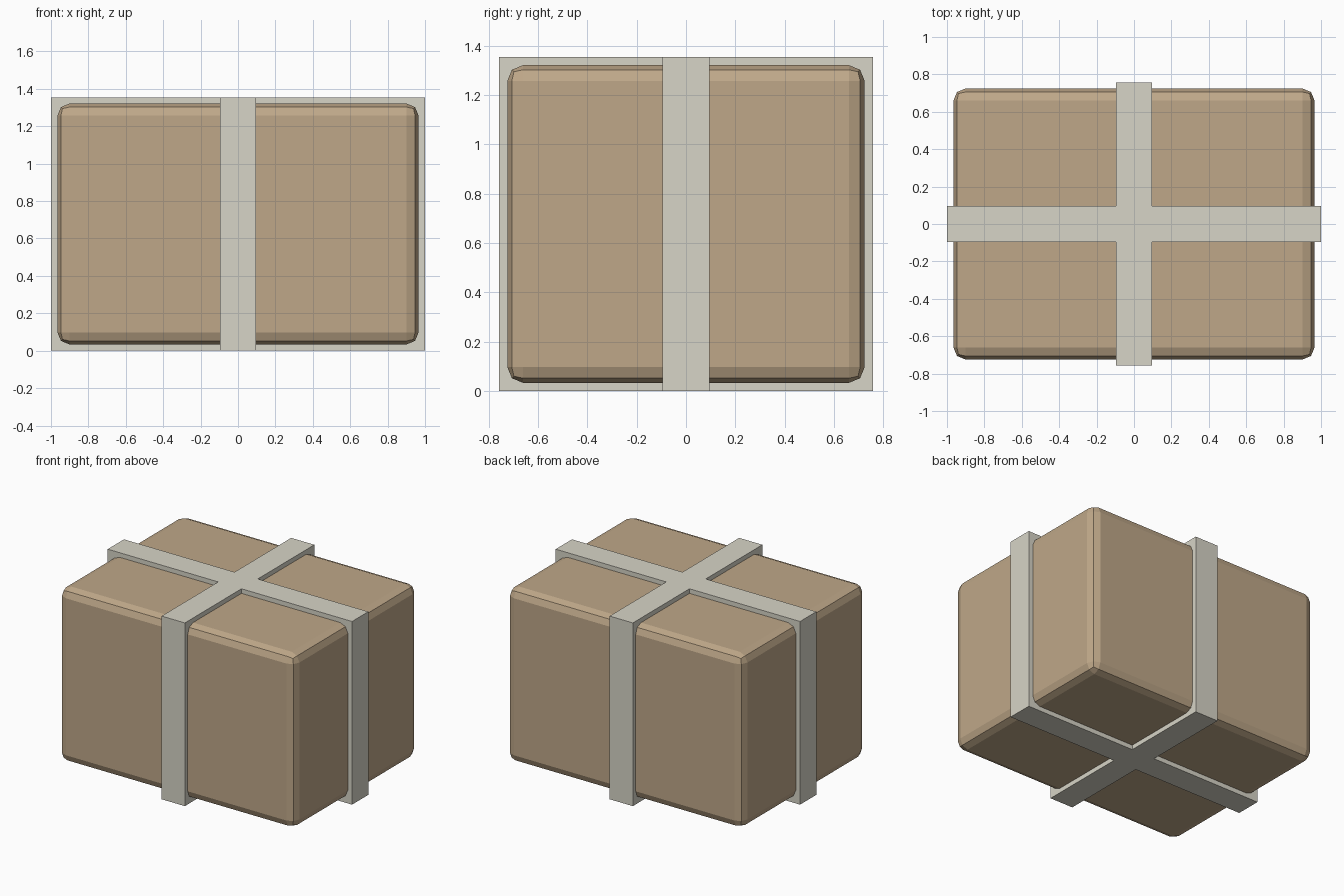
import bpy
import bmesh

if "Cube" in bpy.data.objects:
    bpy.data.objects.remove(bpy.data.objects["Cube"])


def material(name, rgb):
    m = bpy.data.materials.new(name)
    m.diffuse_color = (*rgb, 1.0)
    m.use_nodes = True
    m.node_tree.nodes["Principled BSDF"].inputs["Base Color"].default_value = m.diffuse_color
    return m


def add_object(name, bm, mat):
    bmesh.ops.recalc_face_normals(bm, faces=bm.faces)
    mesh = bpy.data.meshes.new(name)
    bm.to_mesh(mesh)
    bm.free()
    mesh.materials.append(mat)
    ob = bpy.data.objects.new(name, mesh)
    bpy.context.collection.objects.link(ob)
    return ob


HEIGHT = 1.355
BAND_X, BAND_Y, BAND_W = 1.0, 0.757, 0.095   # half sizes of the strapping

# Cardboard box with softly bevelled edges
bm = bmesh.new()
bmesh.ops.create_cube(bm, size=1.0)
bmesh.ops.scale(bm, vec=(1.93, 1.448, 1.287), verts=bm.verts)
bmesh.ops.translate(bm, vec=(0, 0, HEIGHT / 2), verts=bm.verts)
box = add_object("parcel_box", bm, material("cardboard", (0.52, 0.39, 0.25)))
bevel = box.modifiers.new("edge_bevel", 'BEVEL')
bevel.width = 0.063
bevel.segments = 2

# Crossed straps: a plus-shaped outline extruded to full height
w = BAND_W
quarter = [(BAND_X, w), (w, w), (w, BAND_Y)]
outline = (quarter
           + [(-x, y) for x, y in reversed(quarter)]
           + [(-x, -y) for x, y in quarter]
           + [(x, -y) for x, y in reversed(quarter)])
bm = bmesh.new()
face = bm.faces.new([bm.verts.new((x, y, 0)) for x, y in outline])
top = bmesh.ops.extrude_face_region(bm, geom=[face], use_keep_orig=True)["geom"]
bmesh.ops.translate(bm, vec=(0, 0, HEIGHT),
                    verts=[v for v in top if isinstance(v, bmesh.types.BMVert)])
add_object("crossed_straps", bm, material("strap", (0.68, 0.66, 0.57)))
